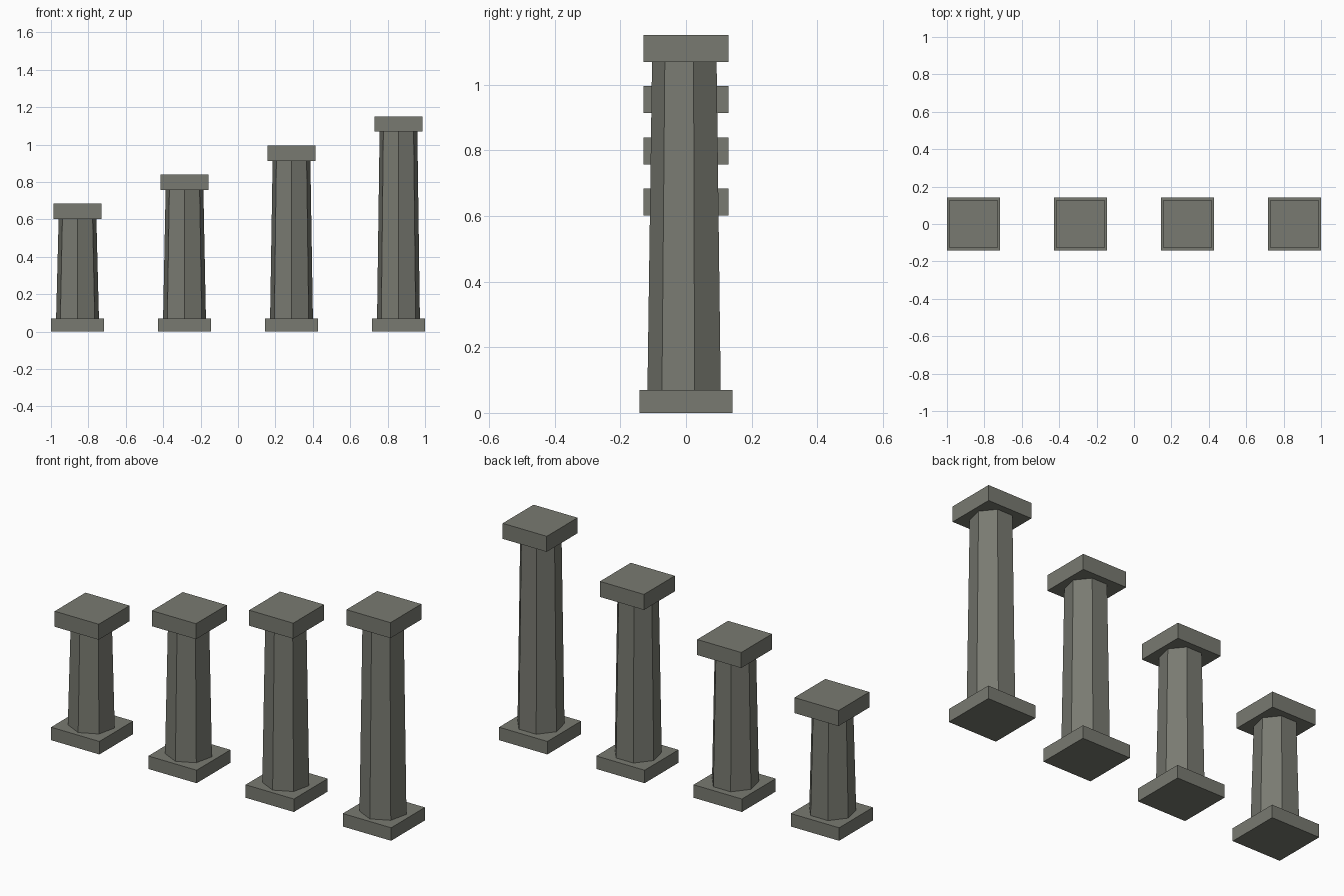
import bpy
import math

if "Cube" in bpy.data.objects:
    bpy.data.objects.remove(bpy.data.objects["Cube"])

stone = bpy.data.materials.new("grey stone")
stone.diffuse_color = (0.19, 0.195, 0.165, 1.0)
stone.use_nodes = True
stone.node_tree.nodes["Principled BSDF"].inputs["Base Color"].default_value = stone.diffuse_color


def finish(name):
    ob = bpy.context.object
    ob.name = name
    ob.data.materials.clear()
    ob.data.materials.append(stone)
    return ob


def slab(name, x, z0, z1, width):
    bpy.ops.mesh.primitive_cube_add(size=1, location=(x, 0, (z0 + z1) / 2))
    ob = finish(name)
    ob.scale = (width, width, z1 - z0)


def shaft(name, x, z0, z1):
    # tapered seven-sided shaft with one corner facing the front
    bpy.ops.mesh.primitive_cone_add(vertices=7, radius1=0.1175, radius2=0.1035,
                                    depth=z1 - z0, location=(x, 0, (z0 + z1) / 2))
    ob = finish(name)
    ob.rotation_euler.z = math.pi - math.atan2(ob.data.vertices[0].co.x,
                                               ob.data.vertices[0].co.y)
    # the first corner of the primitive points along +y; turn it to -y
    ob.rotation_euler.z = math.pi


# four columns rising in equal steps
BASE_TOP, CAP = 0.069, 0.0825
for i in range(4):
    x = -0.858 + 0.572 * i
    top = 0.684 + 0.1558 * i
    slab(f"base_{i + 1}", x, 0, BASE_TOP, 0.284)
    shaft(f"shaft_{i + 1}", x, BASE_TOP, top - CAP)
    slab(f"capital_{i + 1}", x, top - CAP, top, 0.259)
